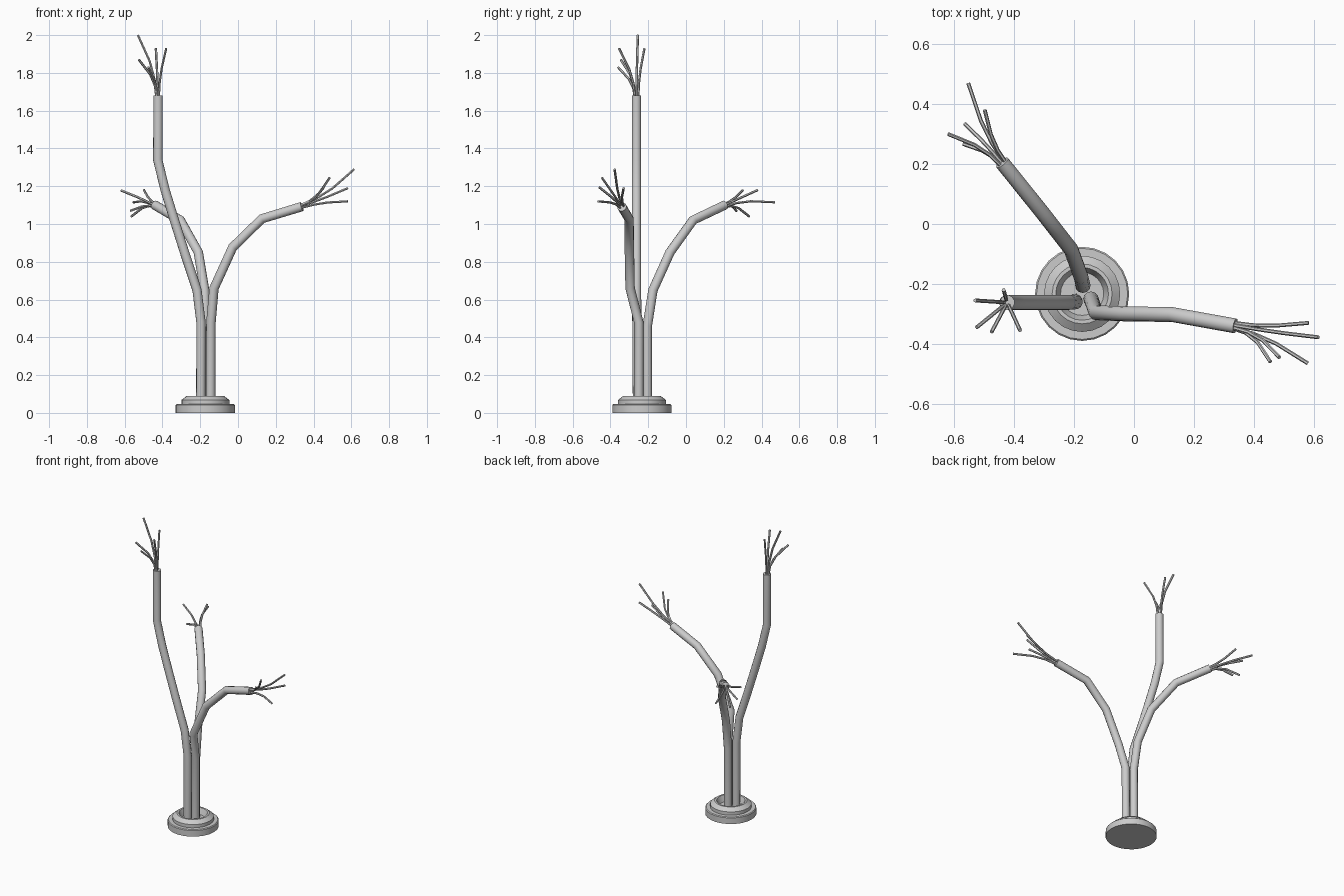
import bpy, math
from mathutils import Vector

if "Cube" in bpy.data.objects:
    bpy.data.objects.remove(bpy.data.objects["Cube"])

CX, CY = -0.173, -0.233


def tube(name, paths, radius, res):
    """Round poly-line tubes, converted to one mesh."""
    cu = bpy.data.curves.new(name, 'CURVE')
    cu.dimensions = '3D'
    cu.bevel_depth = radius
    cu.bevel_resolution = res
    cu.use_fill_caps = True
    for pts in paths:
        sp = cu.splines.new('POLY')
        sp.points.add(len(pts) - 1)
        for p, c in zip(sp.points, pts):
            p.co = (*c, 1)
    ob = bpy.data.objects.new(name, cu)
    bpy.context.collection.objects.link(ob)
    finish(ob, convert=True)


def finish(ob, convert=False):
    bpy.ops.object.select_all(action='DESELECT')
    bpy.context.view_layer.objects.active = ob
    ob.select_set(True)
    if convert:
        bpy.ops.object.convert(target='MESH')
    bpy.ops.object.shade_smooth_by_angle(angle=math.radians(35))


def lathe(name, profile, n):
    verts, faces = [], []
    for r, z in profile:
        for i in range(n):
            a = 2 * math.pi * i / n
            verts.append((CX + r * math.cos(a), CY + r * math.sin(a), z))
    for k in range(len(profile) - 1):
        for i in range(n):
            j = (i + 1) % n
            faces.append((k*n + i, k*n + j, (k+1)*n + j, (k+1)*n + i))
    faces.append(tuple(reversed(range(n))))
    top = (len(profile) - 1) * n
    faces.append(tuple(range(top, top + n)))
    me = bpy.data.meshes.new(name)
    me.from_pydata(verts, [], faces)
    ob = bpy.data.objects.new(name, me)
    bpy.context.collection.objects.link(ob)
    finish(ob)


# Stepped round base with a dished top
lathe("base", [(0.157, 0), (0.157, 0.041), (0.152, 0.046), (0.127, 0.046),
               (0.127, 0.068), (0.10, 0.089), (0.088, 0.089), (0.072, 0.05)], 24)

# Each branch: stem path and twig tips
branches = {
    "tall": ([(-0.197, -0.257, 0.04), (-0.196, -0.26, 0.48), (-0.217, -0.262, 0.65),
              (-0.28, -0.262, 0.84), (-0.34, -0.262, 1.03), (-0.386, -0.262, 1.18),
              (-0.425, -0.262, 1.34), (-0.423, -0.262, 1.68)],
             [(-0.53, -0.255, 2.0), (-0.435, -0.22, 1.93), (-0.38, -0.355, 1.93),
              (-0.525, -0.345, 1.87), (-0.475, -0.36, 1.83)]),
    "right": ([(-0.145, -0.25, 0.04), (-0.143, -0.25, 0.48), (-0.127, -0.296, 0.66),
               (-0.028, -0.30, 0.877), (0.127, -0.302, 1.028), (0.338, -0.34, 1.092)],
              [(0.615, -0.378, 1.29), (0.582, -0.33, 1.19), (0.58, -0.465, 1.12),
               (0.485, -0.445, 1.245), (0.455, -0.46, 1.195)]),
    "back": ([(-0.172, -0.205, 0.04), (-0.17, -0.205, 0.46), (-0.177, -0.175, 0.65),
              (-0.21, -0.085, 0.85), (-0.305, 0.037, 1.02), (-0.44, 0.205, 1.10)],
             [(-0.553, 0.47, 1.115), (-0.498, 0.38, 1.18), (-0.62, 0.30, 1.178),
              (-0.565, 0.335, 1.04), (-0.57, 0.267, 1.07)]),
}

for name, (stem, tips) in branches.items():
    tube(name + "_stem", [stem], 0.025, 4)
    end = Vector(stem[-1])
    axis = (end - Vector(stem[-2])).normalized()
    twigs = []
    for tip in tips:
        tip = Vector(tip)
        d = tip - end
        side = (d - axis * d.dot(axis)).normalized()
        s = end + side * 0.01 - axis * 0.01
        c = s + axis * d.length * 0.45     # leaves along the stem, then bends out
        twigs.append([s * (1-t)**2 + c * 2*t*(1-t) + tip * t*t
                      for t in (0, 0.3, 0.6, 1)])
    tube(name + "_twigs", twigs, 0.0065, 1)
